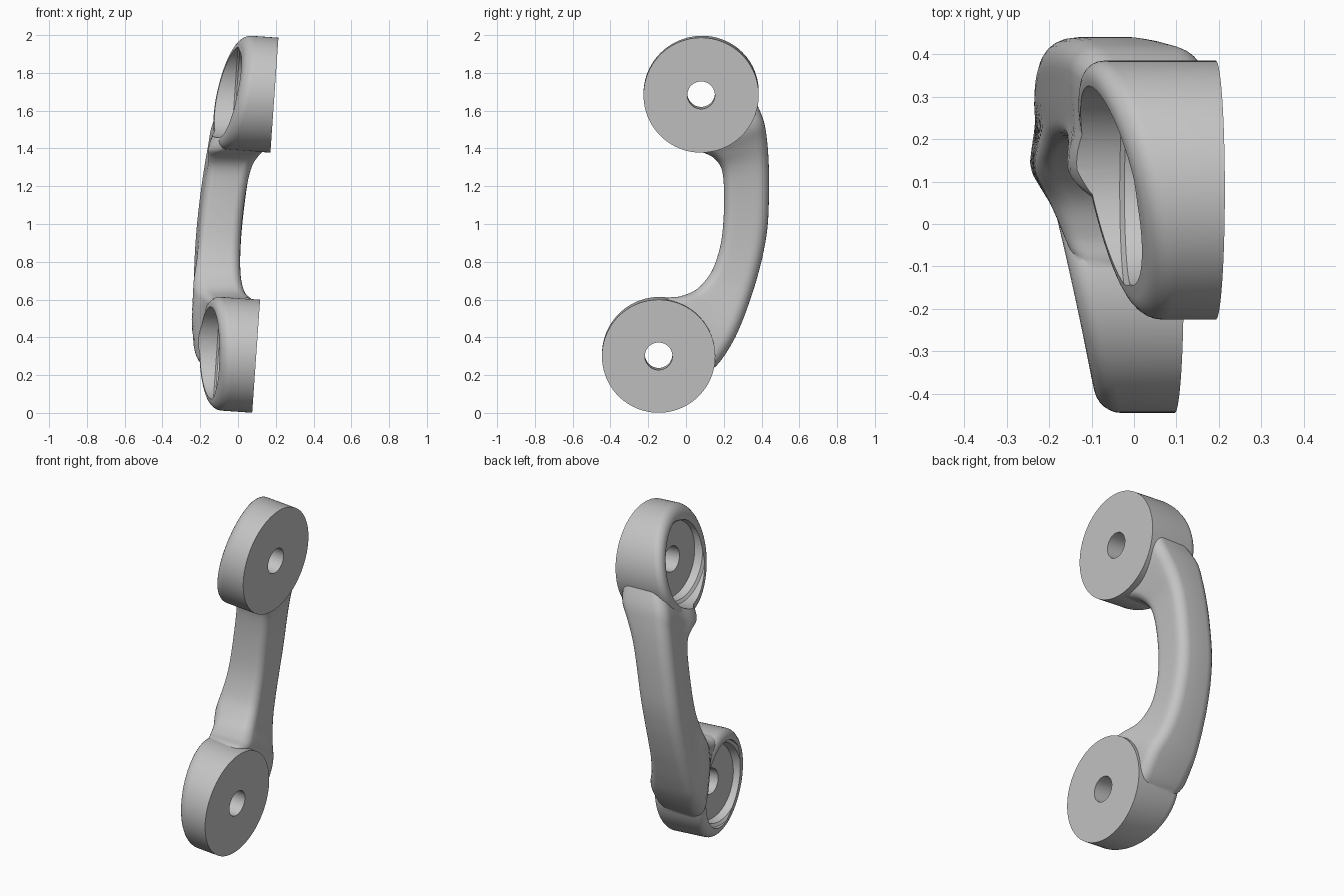
import bpy, bmesh, math
from mathutils import Vector

if "Cube" in bpy.data.objects:
    bpy.data.objects.remove(bpy.data.objects["Cube"])

TILT = 0.07                       # lean of the two flat mounting faces
AXIS = Vector((-1, 0, TILT)).normalized()
UP = Vector((TILT, 0, 1)).normalized()
SIDE = Vector((0, 1, 0))
PADS = {"upper": (0.08, 1.682, 0.305), "lower": (-0.145, 0.3, 0.3)}

grey = bpy.data.materials.new("light grey")
grey.use_nodes = True
colour = (0.55, 0.55, 0.55, 1)
grey.diffuse_color = colour
grey.node_tree.nodes["Principled BSDF"].inputs["Base Color"].default_value = colour


def face_x(z):
    return 0.075 + TILT * z


def back_x(y, z):
    # Curved, slanting back surface
    return -0.18 + 0.082 * (z - 0.35) ** 2 - 0.22 * y


def stem_back_x(y, z):
    # Back surface, fuller along the inner edge of the grip
    swell = 0.035 * math.exp(-((y - 0.13) / 0.07) ** 2)
    return back_x(y, z) - swell + 0.1 * max(0, y - 0.28)


def loft(name, rings):
    # Skin a list of equal rings and close both ends
    bm = bmesh.new()
    loops = [[bm.verts.new(p) for p in ring] for ring in rings]
    n = len(loops[0])
    for a, b in zip(loops, loops[1:]):
        for i in range(n):
            bm.faces.new((a[i], a[(i + 1) % n], b[(i + 1) % n], b[i]))
    for end in (loops[0], loops[-1]):
        bm.faces.new(end)
    bmesh.ops.recalc_face_normals(bm, faces=bm.faces)
    mesh = bpy.data.meshes.new(name)
    bm.to_mesh(mesh)
    bm.free()
    mesh.materials.append(grey)
    obj = bpy.data.objects.new(name, mesh)
    bpy.context.collection.objects.link(obj)
    return obj


def circle(n, r):
    return [(r * math.cos(math.tau * i / n), r * math.sin(math.tau * i / n)) for i in range(n)]


def turned(name, centre, profile, n=64):
    # Round shape from (distance behind the flat face, radius) pairs
    return loft(name, [[centre + AXIS * d + SIDE * a + UP * b for a, b in circle(n, r)]
                       for d, r in profile])


def make_pad(name, cy, cz, radius, n=96, soft=0.05):
    # Disc with a flat front and a softened, slanting back
    centre = Vector((face_x(cz), cy, cz))
    rings = [[centre + SIDE * a + UP * b for a, b in circle(n, radius)]]
    steps = [(radius - soft * (1 - math.cos(t)), soft * (1 - math.sin(t)))
             for t in (math.pi / 2 * k / 6 for k in range(7))]
    for r, inset in steps + [(radius * 0.6, 0), (0.02, 0)]:
        ring = []
        for a, b in circle(n, r):
            p = centre + SIDE * a + UP * b
            x = back_x(p.y, p.z) + inset
            ring.append(p + AXIS * ((p.x - x) / -AXIS.x))
        rings.append(ring)
    return loft(name, rings)


def blend(a, b, c, d, t):
    # Smooth spline through b and c
    return tuple(0.5 * (2 * q + (r - p) * t + (2 * p - 5 * q + 4 * r - s) * t * t
                        + (3 * q - p - 3 * r + s) * t ** 3) for p, q, r, s in zip(a, b, c, d))


# Grip stations: inner y, inner z, outer y, outer z, front x, sink of back
STATIONS = [
    (0.00, 1.62, 0.32, 1.77, 0.170, 0.06),
    (0.02, 1.50, 0.36, 1.67, 0.172, 0.03),
    (0.06, 1.40, 0.41, 1.55, 0.160, 0),
    (0.14, 1.355, 0.428, 1.45, 0.115, 0),
    (0.185, 1.30, 0.437, 1.34, 0.075, 0),
    (0.20, 1.21, 0.44, 1.2, 0.048, 0),
    (0.20, 1.05, 0.433, 1.0, 0.024, 0),
    (0.185, 0.90, 0.41, 0.85, 0.013, 0),
    (0.15, 0.78, 0.375, 0.71, 0.012, 0),
    (0.11, 0.71, 0.34, 0.6, 0.02, 0),
    (0.05, 0.65, 0.30, 0.49, 0.042, 0),
    (-0.03, 0.617, 0.25, 0.38, 0.080, 0),
    (-0.11, 0.60, 0.175, 0.265, 0.085, 0.02),
    (-0.15, 0.50, 0.10, 0.20, 0.080, 0.06),
]


def section(iy, iz, oy, oz, front, sink):
    # Rounded cross-section across the grip
    inner, outer = Vector((iy, iz)), Vector((oy, oz))
    width = (outer - inner).length
    direction = (outer - inner) / width
    arc = [math.pi / 2 * k / 6 for k in range(7)]

    def half(r_in, r_out):
        left = [(r_in * (1 - math.cos(t)), r_in * (1 - math.sin(t))) for t in arc]
        right = [(width - r_out * (1 - math.cos(t)), r_out * (1 - math.sin(t)))
                 for t in reversed(arc)]
        a, b = left[-1][0], right[0][0]
        middle = [(a + (b - a) * k / 6, 0) for k in range(1, 6)]
        return left + middle + right

    ring = []
    for s, inset in half(0.05, 0.06):
        p = inner + direction * s
        ring.append((front - inset, p.x, p.y))
    for s, inset in reversed(half(0.045, 0.07)):
        p = inner + direction * s
        ring.append((stem_back_x(p.x, p.y) + inset + sink, p.x, p.y))
    return ring


pts = [STATIONS[0]] + STATIONS + [STATIONS[-1]]
rows = [blend(*pts[i:i + 4], k / 5) for i in range(len(pts) - 3) for k in range(5)]
handset = loft("handset_body", [section(*row) for row in rows + [STATIONS[-1]]])


def combine(tool, operation):
    mod = handset.modifiers.new(tool.name, "BOOLEAN")
    mod.operation, mod.object, mod.solver = operation, tool, "EXACT"
    bpy.context.view_layer.objects.active = handset
    bpy.ops.object.modifier_apply(modifier=mod.name)
    bpy.data.objects.remove(tool)


# End pads, joined to the grip
for label, (cy, cz, r) in PADS.items():
    combine(make_pad(label + "_pad", cy, cz, r), "UNION")

# Stepped cups in the back and holes through the pads
for label, (cy, cz, r) in PADS.items():
    centre = Vector((face_x(cz), cy, cz))
    cup = [(0.155, 0.215), (0.2, 0.225), (0.21, 0.242), (0.5, 0.252)]
    combine(turned(label + "_cup", centre, cup), "DIFFERENCE")
    combine(turned(label + "_hole", centre, [(-0.1, 0.073), (0.4, 0.073)], 40), "DIFFERENCE")

bpy.ops.object.select_all(action="DESELECT")
handset.select_set(True)
bpy.context.view_layer.objects.active = handset
bpy.ops.object.shade_smooth_by_angle(angle=math.radians(32))
